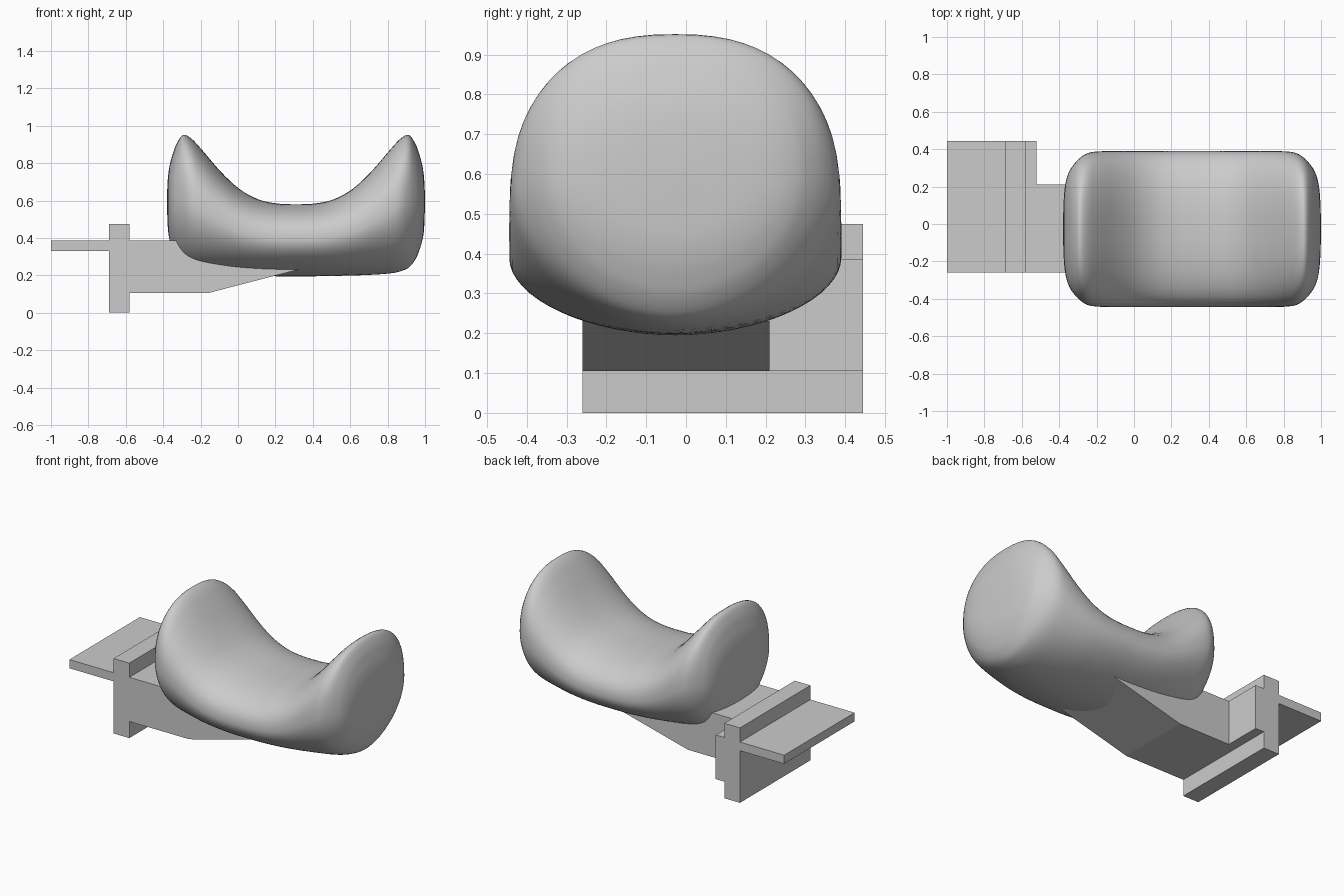
import bpy
import bmesh
from math import cos, sin, tau
from mathutils import Vector

default = bpy.data.objects.get("Cube")
if default:
    bpy.data.objects.remove(default)

# One plain grey finish
grey = bpy.data.materials.new("plain_grey")
grey.use_nodes = True
COLOUR = (0.6, 0.6, 0.6, 1)
grey.diffuse_color = COLOUR
grey.node_tree.nodes["Principled BSDF"].inputs["Base Color"].default_value = COLOUR


def finish(bm, name):
    """Turn a bmesh into a named object with outward normals."""
    bmesh.ops.recalc_face_normals(bm, faces=bm.faces)
    mesh = bpy.data.meshes.new(name)
    bm.to_mesh(mesh)
    bm.free()
    mesh.materials.append(grey)
    obj = bpy.data.objects.new(name, mesh)
    bpy.context.collection.objects.link(obj)
    return obj


def extrude_to(bm, faces, y):
    """Extrude faces to a given depth and return the new end faces."""
    geom = bmesh.ops.extrude_face_region(bm, geom=faces)["geom"]
    for v in geom:
        if isinstance(v, bmesh.types.BMVert):
            v.co.y = y
    return [f for f in geom if isinstance(f, bmesh.types.BMFace)]


# Bracket: flanged mount and tapered arm share one side profile
FRONT, ARM_BACK, MOUNT_BACK = -0.26, 0.21, 0.445
mount_profile = [(-0.52, 0.385), (-0.58, 0.385), (-0.58, 0.475), (-0.69, 0.475),
                 (-0.69, 0.385), (-1, 0.385), (-1, 0.33), (-0.69, 0.33),
                 (-0.69, 0), (-0.58, 0), (-0.58, 0.105), (-0.52, 0.105)]
arm_profile = [(-0.16, 0.105), (0.32, 0.23), (0.3, 0.385)]

bm = bmesh.new()
mount_verts = [bm.verts.new((x, FRONT, z)) for x, z in mount_profile]
arm_verts = [bm.verts.new((x, FRONT, z)) for x, z in arm_profile]
sides = [bm.faces.new(mount_verts),
         bm.faces.new([mount_verts[0], mount_verts[-1]] + arm_verts)]
ends = extrude_to(bm, sides, ARM_BACK)
mount_end = [min(ends, key=lambda f: f.calc_center_median().x)]
extrude_to(bm, mount_end, MOUNT_BACK)
finish(bm, "mounting_bracket")

# Cushion: distance from middle, bottom, top and half width of half the length
CENTRE_X, CENTRE_Y = 0.31, -0.027
stations = [Vector(s) for s in (
    (0, 0.195, 0.58, 0.417), (0.1, 0.195, 0.584, 0.417),
    (0.2, 0.197, 0.606, 0.417), (0.3, 0.199, 0.66, 0.417),
    (0.4, 0.203, 0.752, 0.417), (0.5, 0.21, 0.868, 0.415),
    (0.56, 0.222, 0.932, 0.405), (0.605, 0.243, 0.95, 0.375),
    (0.64, 0.288, 0.9, 0.335), (0.66, 0.335, 0.845, 0.3),
    (0.675, 0.385, 0.79, 0.25), (0.685, 0.45, 0.72, 0.17),
    (0.69, 0.58, 0.62, 0.03))]


def spline(points, steps):
    """Smooth curve through the points."""
    first = points[1].copy()
    first[0] = -first[0]
    p = [first] + points + [points[-1]]
    out = []
    for a, b, c, d in zip(p, p[1:], p[2:], p[3:]):
        for i in range(steps):
            t = i / steps
            out.append(0.5 * (2 * b + (c - a) * t + (2 * a - 5 * b + 4 * c - d) * t * t
                              + (3 * b - a - 3 * c + d) * t ** 3))
    return out + [points[-1]]


def signed_power(value, exponent):
    return abs(value) ** exponent * (1 if value >= 0 else -1)


def cushion_ring(bm, side, station, count=64):
    """Rounded cross-section, fuller above than below."""
    u, low, high, half_width = station
    mid, half_height = (low + high) / 2, (high - low) / 2
    ring = []
    for i in range(count):
        angle = tau * i / count
        power = 2 / (2.4 if sin(angle) > 0 else 1.9)
        ring.append(bm.verts.new((
            CENTRE_X + side * u,
            CENTRE_Y + half_width * signed_power(cos(angle), power),
            mid + half_height * signed_power(sin(angle), power))))
    return ring


bm = bmesh.new()
half = spline(stations, 4)
rings = [cushion_ring(bm, -1, s) for s in reversed(half[1:])]
rings += [cushion_ring(bm, 1, s) for s in half]
for a, b in zip(rings, rings[1:]):
    for i in range(len(a)):
        bm.faces.new((a[i - 1], a[i], b[i], b[i - 1]))
for end in (rings[0], rings[-1]):
    bm.faces.new(end)
for face in bm.faces:
    face.smooth = True
finish(bm, "saddle_cushion")
